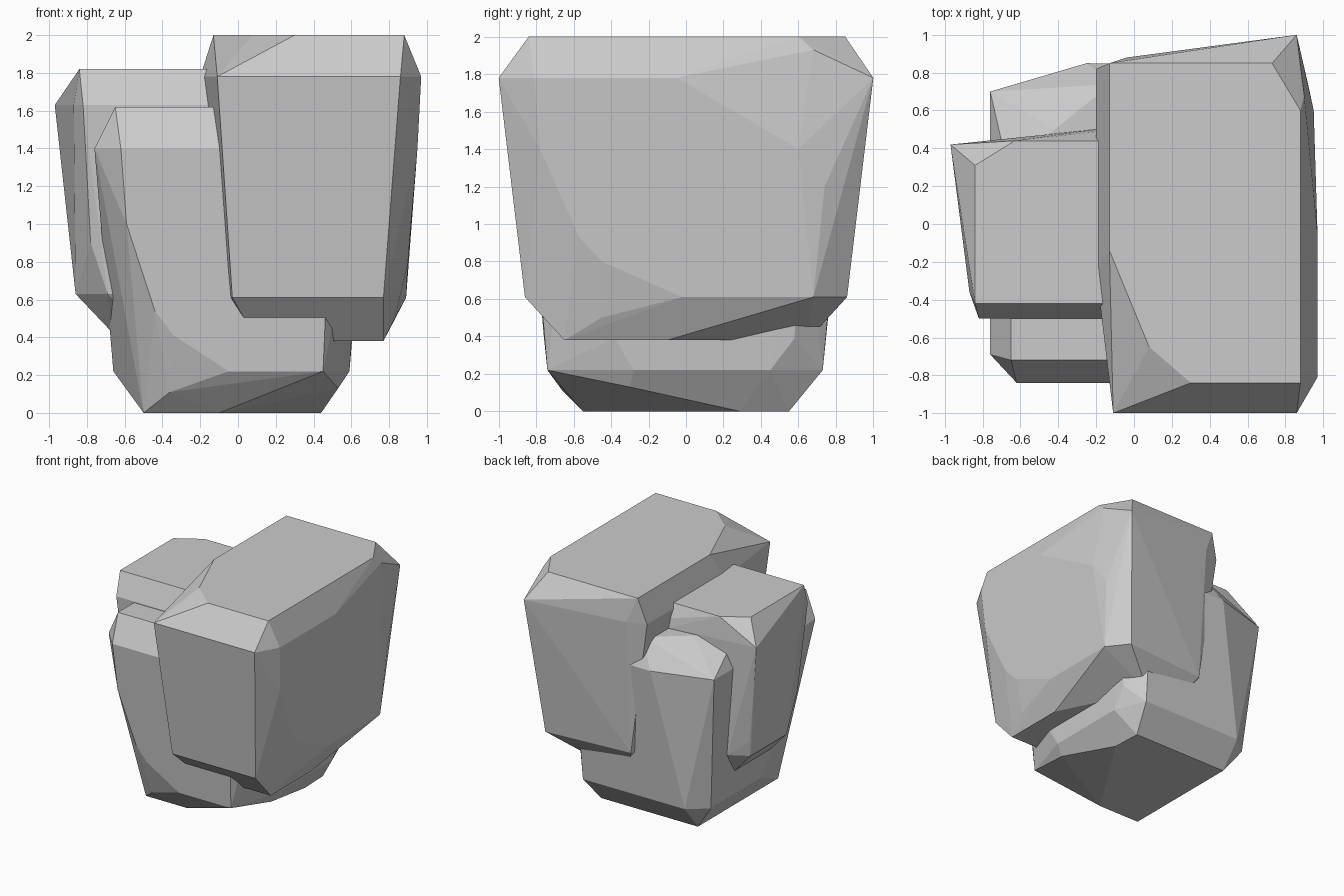
import bpy, bmesh
from math import radians


def boulder(name, levels, extra=()):
    """Convex faceted rock from outline corners at each height plus a few chipped corners."""
    bm = bmesh.new()
    for z, outline in levels.items():
        for x, y in outline:
            bm.verts.new((x, y, z))
    for p in extra:
        bm.verts.new(p)
    res = bmesh.ops.convex_hull(bm, input=bm.verts)
    junk = [g for g in res["geom_interior"] if isinstance(g, bmesh.types.BMVert)]
    bmesh.ops.delete(bm, geom=junk, context='VERTS')
    bmesh.ops.dissolve_limit(bm, angle_limit=radians(2), verts=bm.verts, edges=bm.edges)
    bmesh.ops.recalc_face_normals(bm, faces=bm.faces)
    mesh = bpy.data.meshes.new(name)
    bm.to_mesh(mesh)
    bm.free()
    ob = bpy.data.objects.new(name, mesh)
    bpy.context.collection.objects.link(ob)
    return ob


# Large upper boulder on the right
boulder("large_boulder", {
    2.00: [(-.13, .85), (.73, .85), (.88, .6), (.88, -.84), (.30, -.84), (.08, -.65), (-.13, -.14)],
    1.78: [(-.11, -1), (.86, -1), (.97, -.81), (.97, -.05), (.86, 1), (-.04, .88), (-.2, .82), (-.2, -.25)],
    0.61: [(-.03, -.86), (.77, -.86), (.89, -.02), (.89, .68), (.75, .86), (-.03, .80), (-.08, .7), (-.08, -.3)],
    0.38: [(.1, -.65), (.77, -.65), (.77, -.1), (.4, .65), (.1, .65)],
}, [(.9, .68, 1.93), (.95, .6, 1.4), (.92, .74, 1.2), (.95, -.78, 1.4),
    (.91, -.57, .93), (.9, -.45, .8), (.83, -.45, .5), (.04, -.92, 1.86), (.28, -.93, 1.88)])

# Broad base boulder underneath
boulder("base_boulder", {
    1.62: [(-.65, -.72), (.5, -.72), (.5, .7), (-.1, .74), (-.22, .66), (-.42, .5), (-.65, .22)],
    1.40: [(-.62, -.84), (.5, -.84), (.69, -.6), (.69, .6), (.5, .84), (-.25, .85), (-.76, .7), (-.76, -.69)],
    0.22: [(-.05, -.74), (.45, -.74), (.59, -.28), (.59, .45), (.48, .73),
           (-.5, .73), (-.66, .6), (-.66, -.1)],
    0.00: [(-.5, -.55), (-.1, -.55), (.44, .29), (.43, .55), (-.5, .55)],
}, [(-.59, -.81, 1.0), (-.44, -.77, .54), (-.34, -.76, .41), (-.36, -.66, .11),
    (.53, -.3, .13), (.6, -.38, .39), (.6, .58, .39)])

# Smaller boulder leaning on the left
boulder("small_boulder", {
    1.82: [(-.84, -.42), (.1, -.42), (.1, .44), (-.63, .44), (-.84, .31)],
    1.63: [(-.82, -.5), (.1, -.5), (.1, .52), (-.2, .5), (-.97, .42), (-.87, -.36)],
    0.63: [(-.69, -.43), (.1, -.43), (.1, .43), (-.7, .43), (-.86, .34), (-.86, -.15)],
    0.43: [(-.5, -.3), (.1, -.3), (.1, .3), (-.67, .3), (-.67, -.2)],
}, [(-.87, .36, .77), (-.78, -.42, .9)])
